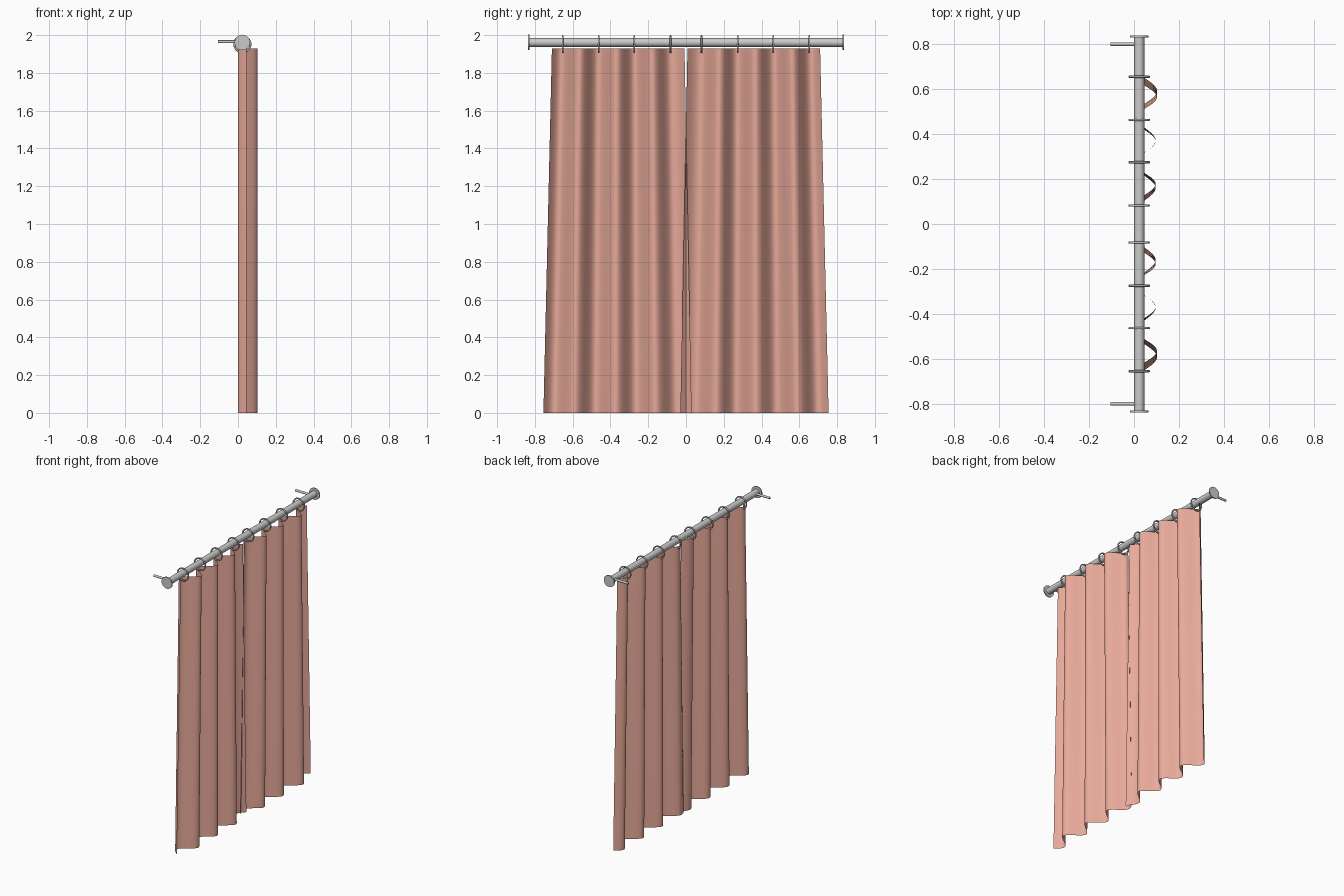
import bpy, bmesh, math

if "Cube" in bpy.data.objects:
    bpy.data.objects.remove(bpy.data.objects["Cube"])

ROD_X, ROD_Z = 0.023, 1.961

cloth = bpy.data.materials.new("terracotta_cloth")
cloth.diffuse_color = (0.80, 0.40, 0.32, 1)
cloth.use_nodes = True
cloth.node_tree.nodes["Principled BSDF"].inputs["Base Color"].default_value = cloth.diffuse_color


def smooth(obj, angle=40):
    bpy.ops.object.select_all(action='DESELECT')
    obj.select_set(True)
    bpy.context.view_layer.objects.active = obj
    bpy.ops.object.shade_smooth_by_angle(angle=math.radians(angle))


def cylinder(name, radius, depth, loc, rot, sides=32):
    bpy.ops.mesh.primitive_cylinder_add(vertices=sides, radius=radius, depth=depth,
                                        location=loc, rotation=rot)
    obj = bpy.context.object
    obj.name = name
    smooth(obj)


ALONG_Y = (math.pi / 2, 0, 0)
ALONG_X = (0, math.pi / 2, 0)

# Rod, end discs and wall brackets
cylinder("rod", 0.023, 1.66, (ROD_X, 0, ROD_Z), ALONG_Y)
for side, s in (("left", -1), ("right", 1)):
    cylinder("end_disc_" + side, 0.041, 0.008, (ROD_X, s * 0.832, ROD_Z), ALONG_Y)
    cylinder("bracket_" + side, 0.008, 0.125, (-0.0425, s * 0.798, 1.965), ALONG_X, 16)

# Hanging rings
for i, y in enumerate((0.082, 0.274, 0.462, 0.653)):
    for side, s in (("left", -1), ("right", 1)):
        bpy.ops.mesh.primitive_torus_add(major_radius=0.043, minor_radius=0.005,
                                         major_segments=32, minor_segments=10,
                                         location=(ROD_X, s * y, 1.952), rotation=ALONG_Y)
        ring = bpy.context.object
        ring.name = f"ring_{side}_{i + 1}"
        smooth(ring, 60)

# Fold extremes along the top hem as (y, x), from inner to outer edge
FOLDS = [(0.008, 0.045), (0.080, 0.0), (0.178, 0.096), (0.272, 0.0), (0.367, 0.096),
         (0.465, 0.0), (0.563, 0.102), (0.660, 0.0), (0.710, 0.046)]
STEPS = 12


def hem():
    pts = []
    last = len(FOLDS) - 2
    for i in range(last + 1):
        (y0, x0), (y1, x1) = FOLDS[i], FOLDS[i + 1]
        for k in range(STEPS):
            t = k / STEPS
            # the free edges leave the wave halfway up, the rest ease at both ends
            if i == 0:
                f = math.sin(t * math.pi / 2)
            elif i == last:
                f = 1 - math.cos(t * math.pi / 2)
            else:
                f = (1 - math.cos(t * math.pi)) / 2
            pts.append((y0 + (y1 - y0) * t, x0 + (x1 - x0) * f))
    pts.append(FOLDS[-1])
    return pts


# Two pleated panels, flaring slightly towards the floor
def panel(name, s):
    bm = bmesh.new()
    rows = []
    for r in range(9):
        t = r / 8                       # 0 at the top, 1 at the floor
        scale, centre = 1 + 0.118 * t, 0.359 + 0.0035 * t
        rows.append([bm.verts.new((x, s * (centre + (y - 0.359) * scale), 1.93 * (1 - t)))
                     for y, x in hem()])
    for a, b in zip(rows, rows[1:]):
        for j in range(len(a) - 1):
            quad = (a[j], b[j], b[j + 1], a[j + 1])
            bm.faces.new(quad if s > 0 else quad[::-1])
    mesh = bpy.data.meshes.new(name)
    bm.to_mesh(mesh)
    bm.free()
    obj = bpy.data.objects.new(name, mesh)
    bpy.context.collection.objects.link(obj)
    mesh.materials.append(cloth)
    smooth(obj, 60)


panel("curtain_panel_left", -1)
panel("curtain_panel_right", 1)
